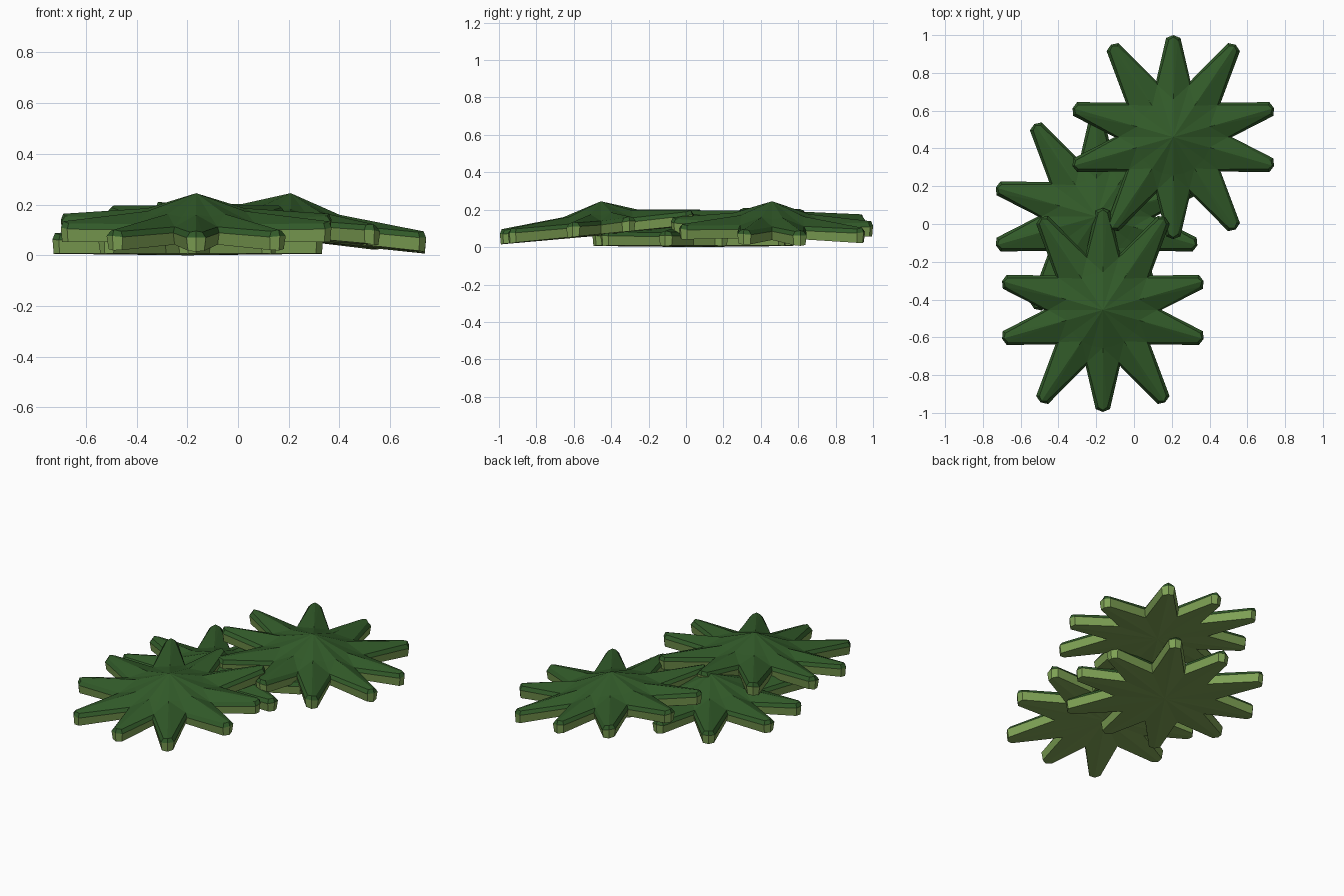
import bpy, bmesh, math

if "Cube" in bpy.data.objects:
    bpy.data.objects.remove(bpy.data.objects["Cube"])


def material(name, col):
    m = bpy.data.materials.new(name)
    m.diffuse_color = (*col, 1)
    m.use_nodes = True
    m.node_tree.nodes["Principled BSDF"].inputs["Base Color"].default_value = m.diffuse_color
    return m


MATS = [material("dark green", (0.031, 0.102, 0.022)),
        material("light green", (0.21, 0.36, 0.09))]

# petal directions (degrees) and lengths, mirrored left-right and front-back
PETALS = sorted((a % 360, r) for a, r in [
    (90, .535), (-90, .535)] + [(s, r) for b, r in [(56, .585), (16, .55)]
                                for s in (b, -b, 180 - b, 180 + b)])


def leaf_star(name, centre, lift, sx, sy):
    """Ten-pointed leaf rosette, tilted by slopes sx and sy."""
    bm = bmesh.new()

    def vert(x, y, z):
        return bm.verts.new((centre[0] + x, centre[1] + y, z + lift + sx * x + sy * y))

    def polar(a, r, side, z):
        a = math.radians(a)
        return vert(r * math.cos(a) - side * math.sin(a),
                    r * math.sin(a) + side * math.cos(a), z)

    # direction of the notch after each petal
    notch = [(a + PETALS[(i + 1) % 10][0] + (360 if i == 9 else 0)) / 2
             for i, (a, r) in enumerate(PETALS)]

    def ring(half, z_tip, z_ridge, r_notch, z_notch, grow):
        # four vertices per petal: right corner, point, left corner, notch
        out = []
        for (a, r), n in zip(PETALS, notch):
            out += [polar(a, r - .015 + grow, -half, z_tip),
                    polar(a, r + grow, 0, z_ridge),
                    polar(a, r - .015 + grow, half, z_tip),
                    polar(n, r_notch, 0, z_notch)]
        return out

    top = ring(.024, .143, .149, .29, .140, -.005)
    rim = ring(.038, .122, .125, .31, .118, .005)
    base = ring(.032, .070, .068, .29, .070, 0)
    dome = [polar(a, .20, 0, .18) for a, r in PETALS]
    valley = [polar(n, .20, 0, .170) for n in notch]
    apex, under = vert(0, 0, .245), vert(0, 0, .062)

    def face(vs, mat):
        bm.faces.new(vs).material_index = mat

    # domed top with a ridge along each petal
    for i in range(10):
        k, j = 4 * i, (i + 1) % 10
        face((apex, dome[i], valley[i]), 0)
        face((apex, valley[i], dome[j]), 0)
        face((dome[i], top[k + 3], valley[i]), 0)
        face((valley[i], top[k + 3], dome[j]), 0)
        for m in (k - 1, k, k + 1, k + 2):
            face((dome[i], top[m], top[m + 1]), 0)
    # bevelled edge, pale rim and pale underside
    for i in range(40):
        j = (i + 1) % 40
        face((top[i], rim[i], rim[j], top[j]), 0)
        face((rim[i], base[i], base[j], rim[j]), 1)
        face((base[i], under, base[j]), 1)
    bmesh.ops.recalc_face_normals(bm, faces=bm.faces)
    me = bpy.data.meshes.new(name)
    bm.to_mesh(me)
    bm.free()
    for m in MATS:
        me.materials.append(m)
    bpy.context.collection.objects.link(bpy.data.objects.new(name, me))


leaf_star("low_leaf_star", (-.198, .04), -.062, 0, 0)
leaf_star("front_leaf_star", (-.165, -.455), 0, 0, .10)
leaf_star("back_leaf_star", (.208, .46), 0, -.11, -.02)
